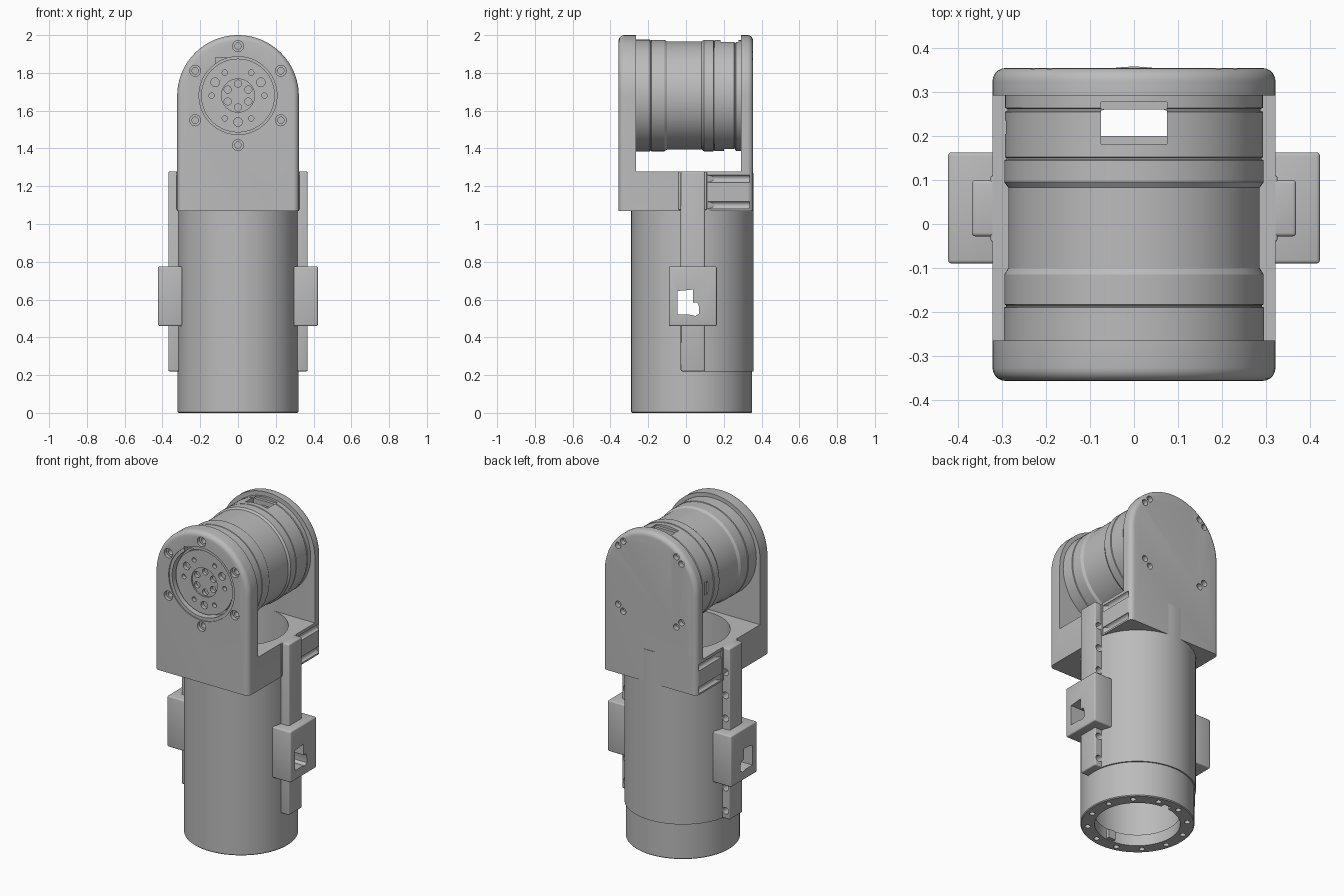
import bpy, bmesh, math
from mathutils import Matrix

cube = bpy.data.objects.get("Cube")
if cube:
    bpy.data.objects.remove(cube, do_unlink=True)

grey = bpy.data.materials.new("machined_grey")
grey.use_nodes = True
grey.diffuse_color = (0.5, 0.5, 0.5, 1)
grey.node_tree.nodes["Principled BSDF"].inputs["Base Color"].default_value = (0.5, 0.5, 0.5, 1)

TUBE_Y = 0.03      # vertical tube axis
JOINT_Z = 1.68     # horizontal joint axis
SEG = 96


def finish(name, bm):
    bmesh.ops.recalc_face_normals(bm, faces=bm.faces)
    mesh = bpy.data.meshes.new(name)
    bm.to_mesh(mesh)
    bm.free()
    mesh.materials.append(grey)
    ob = bpy.data.objects.new(name, mesh)
    bpy.context.scene.collection.objects.link(ob)
    return ob


def place(axis, a, b, h):
    """Polar coordinates about the tube (z) or the joint (y)."""
    return (a, TUBE_Y + b, h) if axis == "z" else (a, h, JOINT_Z + b)


def lathe(name, profile, axis, start=0, end=360):
    """Revolve a closed (radius, height) loop; partial sweeps get end caps."""
    bm = bmesh.new()
    full = end - start == 360
    count = SEG if full else SEG + 1
    rings = []
    for i in range(count):
        t = math.radians(start + (end - start) * i / SEG)
        rings.append([bm.verts.new(place(axis, r * math.cos(t), r * math.sin(t), h)) for r, h in profile])
    n = len(profile)
    for i in range(SEG):
        p, q = rings[i], rings[(i + 1) % count]
        for j in range(n):
            k = (j + 1) % n
            bm.faces.new((p[j], q[j], q[k], p[k]))
    if not full:
        bm.faces.new(rings[0])
        bm.faces.new(rings[-1])
    return finish(name, bm)


def prism(name, points, axis, lo, hi):
    """Extrude a closed outline along x (points are y,z) or y (points are x,z)."""
    bm = bmesh.new()
    put = (lambda p, d: (d, p[0], p[1])) if axis == "x" else (lambda p, d: (p[0], d, p[1]))
    a = [bm.verts.new(put(p, lo)) for p in points]
    b = [bm.verts.new(put(p, hi)) for p in points]
    bm.faces.new(a)
    bm.faces.new(b)
    for i in range(len(a)):
        j = (i + 1) % len(a)
        bm.faces.new((a[i], a[j], b[j], b[i]))
    return finish(name, bm)


def box(name, x, y, z, bevel=0):
    bm = bmesh.new()
    size = [v[1] - v[0] for v in (x, y, z)]
    mid = [(v[1] + v[0]) / 2 for v in (x, y, z)]
    bmesh.ops.create_cube(bm, size=1, matrix=Matrix.Translation(mid) @ Matrix.Diagonal((*size, 1)))
    if bevel:
        bmesh.ops.bevel(bm, geom=bm.edges[:], offset=bevel, segments=3, profile=0.5, affect="EDGES")
    return finish(name, bm)


def cylinders(name, centres, radius, axis, lo, hi, seg=20):
    """Several equal cylinders along z (centres x,y) or y (centres x,z)."""
    bm = bmesh.new()
    for c in centres:
        if axis == "z":
            m = Matrix.Translation((c[0], c[1], (lo + hi) / 2))
        else:
            m = Matrix.Translation((c[0], (lo + hi) / 2, c[1])) @ Matrix.Rotation(math.pi / 2, 4, "X")
        bmesh.ops.create_cone(bm, cap_ends=True, segments=seg, radius1=radius, radius2=radius, depth=hi - lo, matrix=m)
    return finish(name, bm)


def circle(radius, angles, centre):
    return [(radius * math.cos(math.radians(a)), centre + radius * math.sin(math.radians(a))) for a in angles]


def cut(target, *cutters):
    for c in cutters:
        mod = target.modifiers.new("cut", "BOOLEAN")
        mod.operation, mod.solver, mod.object = "DIFFERENCE", "EXACT", c
        bpy.context.view_layer.update()
        dg = bpy.context.evaluated_depsgraph_get()
        mesh = bpy.data.meshes.new_from_object(target.evaluated_get(dg))
        target.modifiers.clear()
        target.data = mesh


helpers = []


def helper(ob):
    helpers.append(ob)
    return ob


# Side window shared by the tube, rails and sliders
window = helper(prism("window_cutter", [(-0.045, 0.52), (0.02, 0.52), (0.05, 0.513), (0.07, 0.525), (0.07, 0.56),
                                        (0.06, 0.585), (0.037, 0.585), (0.037, 0.653), (-0.045, 0.645)], "x", -0.6, 0.6))

# Lower tube with bolted bottom flange
tube = lathe("lower_tube", [(0.24, 0), (0.315, 0), (0.32, 0.005), (0.32, 1.1), (0.265, 1.1), (0.265, 0.07), (0.24, 0.07)], "z")
cut(tube, window,
    helper(cylinders("flange_holes", circle(0.28, range(15, 375, 30), TUBE_Y), 0.016, "z", -0.05, 0.04)),
    helper(box("flange_notch", (-0.025, 0.025), (0.22, 0.295), (-0.05, 0.04))))
box("flange_key", (-0.025, 0.025), (-0.225, -0.19), (0.005, 0.06))
lathe("rear_shell", [(0.31, 0.22), (0.328, 0.22), (0.328, 1.27), (0.31, 1.27)], "z", 12, 168)

# Fork: arched block with rounded rims, hollowed between the two plates
arch = [(0.322 * math.cos(math.pi * i / 48), JOINT_Z - 0.002 + 0.322 * math.sin(math.pi * i / 48)) for i in range(49)]
fork = prism("fork", arch + [(-0.322, 1.07), (0.322, 1.07)], "y", -0.357, 0.355)
bm = bmesh.new()
bm.from_mesh(fork.data)
rim = [e for e in bm.edges if abs(e.verts[0].co.y - e.verts[1].co.y) < 1e-4
       and max(v.co.z for v in e.verts) > 1.08]
bmesh.ops.bevel(bm, geom=rim, offset=0.03, segments=5, profile=0.5, affect="EDGES")
bm.to_mesh(fork.data)
bm.free()
cut(fork,
    helper(box("fork_gap", (-0.6, 0.6), (-0.265, 0.292), (1.278, 2.3))),
    helper(lathe("fork_bore", [(0.001, 0.9), (0.265, 0.9), (0.265, 1.279), (0.001, 1.279)], "z")),
    helper(cylinders("side_grooves", [(s * 0.325, z) for s in (-1, 1) for z in (1.1, 1.24)], 0.02, "y", 0.105, 0.335)),
    helper(cylinders("face_step", [(0, JOINT_Z)], 0.225, "y", -0.5, -0.35, SEG)),
    helper(cylinders("face_recess", [(0, JOINT_Z)], 0.206, "y", -0.5, -0.3, SEG)),
    helper(box("face_notch", (-0.12, -0.06), (-0.5, -0.32), (1.82, 1.882))))
ring = circle(0.262, range(30, 390, 60), JOINT_Z)
cut(fork,
    helper(cylinders("front_counterbores", ring, 0.029, "y", -0.5, -0.335, 24)),
    helper(cylinders("front_holes", ring, 0.017, "y", -0.4, -0.28)),
    helper(cylinders("back_holes", circle(0.283, [q + d for q in (45, 135, 225, 315) for d in (-5, 5)], JOINT_Z),
                     0.019, "y", 0.325, 0.5)))

# Output disc on the front face
disc = cylinders("output_disc", [(0, JOINT_Z)], 0.195, "y", -0.33, -0.29, SEG)
cut(disc,
    helper(cylinders("hub_recess", [(0, JOINT_Z)], 0.088, "y", -0.4, -0.322, 48)),
    helper(cylinders("hub_holes", circle(0.063, range(30, 390, 60), JOINT_Z), 0.019, "y", -0.4, -0.3)),
    helper(cylinders("dowel_holes", circle(0.14, (30, 150, 270), JOINT_Z), 0.023, "y", -0.4, -0.305)),
    helper(cylinders("small_holes", circle(0.14, range(0, 360, 60), JOINT_Z), 0.014, "y", -0.4, -0.305)))

# Horizontal joint drum with panel grooves and a cable window
drum = lathe("joint_drum", [
    (0.25, -0.27), (0.296, -0.27), (0.296, -0.19), (0.291, -0.188), (0.291, -0.185), (0.295, -0.183),
    (0.295, -0.115), (0.286, -0.1), (0.286, 0.083), (0.295, 0.095), (0.295, 0.145), (0.29, 0.147),
    (0.29, 0.15), (0.294, 0.152), (0.294, 0.255), (0.288, 0.257), (0.288, 0.262), (0.293, 0.264),
    (0.293, 0.297), (0.25, 0.297)], "y")
cut(drum,
    helper(box("cable_window", (-0.075, 0.075), (0.2, 0.26), (1.3, 2.2))),
    helper(box("cable_window_rim", (-0.075, 0.075), (0.182, 0.278), (1.958, 2.2))),
    helper(box("side_slot", (-0.4, -0.285), (0.205, 0.235), (1.64, 1.72))))

# Side rails with screw holes, and the sliding blocks on them
for side, s in (("left", 1), ("right", -1)):
    def span(a, b):
        return (min(s * a, s * b), max(s * a, s * b))
    rail = box(side + "_rail", span(0.285, 0.369), (-0.028, 0.1), (0.22, 1.278), 0.008)
    root = box(side + "_rail_root", span(0.29, 0.326), (-0.04, 0.11), (1.075, 1.277), 0.004)
    holes = [(s * 0.341, 0.27 + 0.143 * i) for i in range(7)]
    cut(rail, window, helper(cylinders(side + "_rail_holes", holes, 0.021, "y", 0.05, 0.16)))
    slider = box(side + "_slider", span(0.295, 0.423), (-0.09, 0.163), (0.46, 0.775), 0.008)
    cut(slider, window)

# Remove cutters and smooth the curved faces
for ob in helpers:
    bpy.data.objects.remove(ob, do_unlink=True)
bpy.ops.object.select_all(action="DESELECT")
for ob in bpy.context.scene.objects:
    if ob.type == "MESH":
        ob.select_set(True)
        bpy.context.view_layer.objects.active = ob
bpy.ops.object.shade_smooth_by_angle(angle=math.radians(30))
